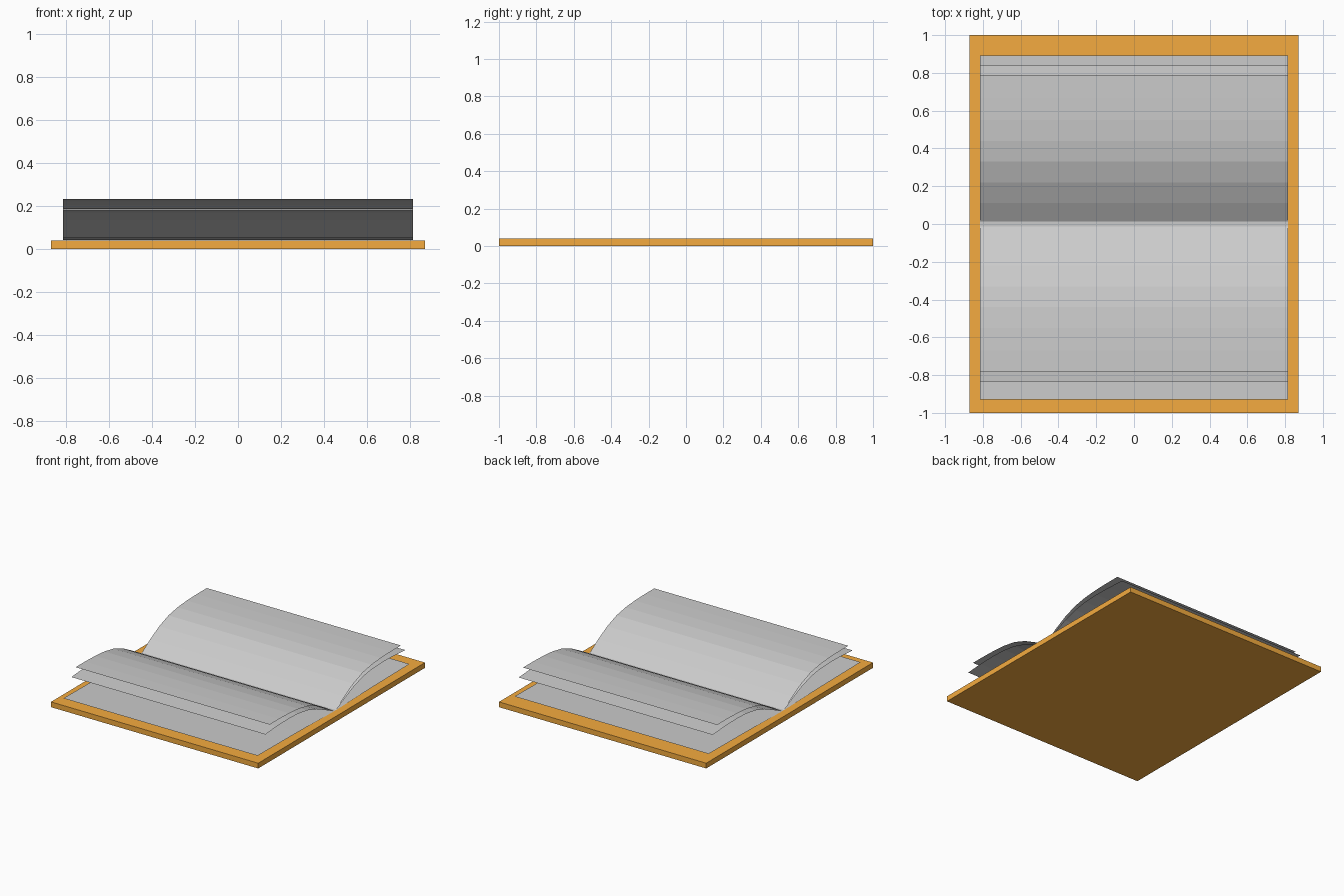
import bpy

if "Cube" in bpy.data.objects:
    bpy.data.objects.remove(bpy.data.objects["Cube"])

HALF_WIDTH = 0.815   # half length of the pages along the spine
GUTTER = [(0.012, 0.042)]


def make_object(name, verts, faces):
    mesh = bpy.data.meshes.new(name)
    mesh.from_pydata(verts, [], faces)
    mesh.update()
    obj = bpy.data.objects.new(name, mesh)
    bpy.context.collection.objects.link(obj)
    return obj


def page_spread(name, half_profile, front_edge, back_edge):
    """Thin sheet swept along x; the half profile (distance, height) is mirrored over the spine."""
    half = GUTTER + half_profile
    front = [[-d, z] for d, z in reversed(half)]
    back = [[d, z] for d, z in half]
    front[0][0] = front_edge
    back[-1][0] = back_edge
    profile = front + back
    verts = [(x, y, z) for y, z in profile for x in (-HALF_WIDTH, HALF_WIDTH)]
    faces = [(2 * i, 2 * i + 1, 2 * i + 3, 2 * i + 2) for i in range(len(profile) - 1)]
    return make_object(name, verts, faces)


# Cover board
bpy.ops.mesh.primitive_cube_add(size=1, location=(0, 0, 0.02))
cover = bpy.context.object
cover.name = "cover"
cover.scale = (1.74, 2.0, 0.04)
bpy.ops.object.transform_apply(location=False, rotation=False, scale=True)
orange = bpy.data.materials.new("orange_cover")
orange.diffuse_color = (0.91, 0.41, 0.05, 1)
orange.use_nodes = True
orange.node_tree.nodes["Principled BSDF"].inputs["Base Color"].default_value = orange.diffuse_color
cover.data.materials.append(orange)

# Bottom pages lying almost flat on the cover
page_spread("bottom_pages", [(0.45, 0.05), (0.9, 0.055)], -0.93, 0.893)

# Middle pages, arching and drooping slightly at the edge
page_spread("middle_pages",
            [(0.11, 0.088), (0.22, 0.137), (0.33, 0.171), (0.44, 0.188),
             (0.56, 0.193), (0.70, 0.190), (0.84, 0.180)], -0.835, 0.843)

# Top pages, rising highest and levelling off
page_spread("top_pages",
            [(0.11, 0.105), (0.22, 0.163), (0.33, 0.203), (0.44, 0.223),
             (0.55, 0.232), (0.67, 0.235), (0.79, 0.235)], -0.783, 0.790)
